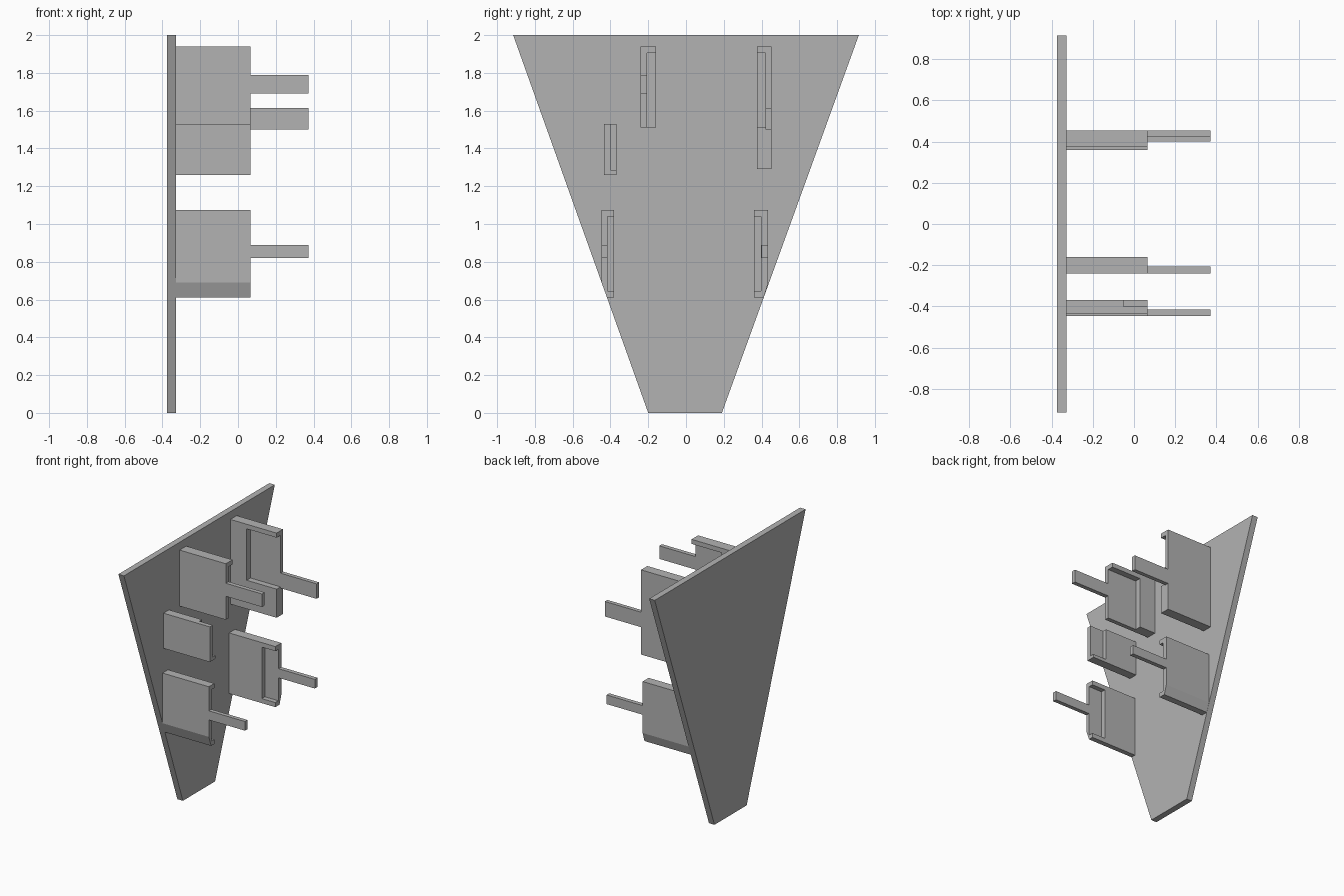
import bpy, bmesh

cube = bpy.data.objects.get("Cube")
if cube:
    bpy.data.objects.remove(cube, do_unlink=True)

grey = bpy.data.materials.new("plain_grey")
grey.use_nodes = True
COLOUR = (0.45, 0.45, 0.45, 1)
grey.diffuse_color = COLOUR
grey.node_tree.nodes["Principled BSDF"].inputs["Base Color"].default_value = COLOUR


def extrude_x(name, profile, x0, x1):
    """Solid with a (y, z) profile running from x0 to x1."""
    bm = bmesh.new()
    face = bm.faces.new([bm.verts.new((x0, y, z)) for y, z in profile])
    new = bmesh.ops.extrude_face_region(bm, geom=[face])["geom"]
    bmesh.ops.translate(bm, vec=(x1 - x0, 0, 0),
                        verts=[v for v in new if isinstance(v, bmesh.types.BMVert)])
    bmesh.ops.recalc_face_normals(bm, faces=bm.faces)
    mesh = bpy.data.meshes.new(name)
    bm.to_mesh(mesh)
    bm.free()
    mesh.materials.append(grey)
    obj = bpy.data.objects.new(name, mesh)
    bpy.context.collection.objects.link(obj)
    return obj


def rect(y0, y1, z0, z1):
    return [(y0, z0), (y1, z0), (y1, z1), (y0, z1)]


def carve(obj, cutter):
    """Subtract the cutter, bake the result and drop the cutter."""
    cutter.hide_render = True
    mod = obj.modifiers.new("pocket", 'BOOLEAN')
    mod.operation = 'DIFFERENCE'
    mod.solver = 'EXACT'
    mod.object = cutter
    bpy.context.view_layer.update()
    graph = bpy.context.evaluated_depsgraph_get()
    baked = bpy.data.meshes.new_from_object(obj.evaluated_get(graph))
    obj.modifiers.clear()
    obj.data = baked
    bpy.data.objects.remove(cutter, do_unlink=True)


PLATE, FACE, END, TIP = -0.375, -0.328, 0.065, 0.372
OVER = 0.05  # cutter overshoot on open sides

# Tapered back plate
extrude_x("back_plate", [(-0.2, 0), (0.19, 0), (0.915, 2), (-0.915, 2)], PLATE, FACE)


def holder(name, profile, pocket, pocket_x, tab=None):
    """Block on the plate with an end pocket and an optional tab."""
    block = extrude_x(name + "_block", profile, FACE, END)
    carve(block, extrude_x(name + "_cutter", rect(*pocket), pocket_x, END + OVER))
    if tab:
        extrude_x(name + "_tab", rect(*tab), END, TIP)


# Upper holders with long pockets
holder("upper_front", rect(-0.24, -0.16, 1.51, 1.94),
       (-0.207, -0.16 + OVER, 1.51 - OVER, 1.905), -0.19,
       (-0.24, -0.207, 1.69, 1.79))
holder("upper_back", rect(0.376, 0.453, 1.29, 1.94),
       (0.376 - OVER, 0.422, 1.51, 1.905), -0.19,
       (0.422, 0.453, 1.5, 1.615))

# Small holder, pocket open at the top
holder("small_front", rect(-0.435, -0.368, 1.26, 1.53),
       (-0.4, -0.368 + OVER, 1.285, 1.53 + OVER), -0.05)

# Lower holders, outer bottom edge trimmed to the plate slope
holder("lower_front",
       [(-0.418, 0.61), (-0.38, 0.61), (-0.38, 1.075), (-0.447, 1.075), (-0.447, 0.69)],
       (-0.416, -0.38 + OVER, 0.645, 1.04), -0.05,
       (-0.447, -0.416, 0.82, 0.89))
holder("lower_back",
       [(0.36, 0.61), (0.411, 0.61), (0.433, 0.68), (0.433, 1.075), (0.36, 1.075)],
       (0.36 - OVER, 0.397, 0.645, 1.04), -0.05,
       (0.4, 0.433, 0.82, 0.89))
